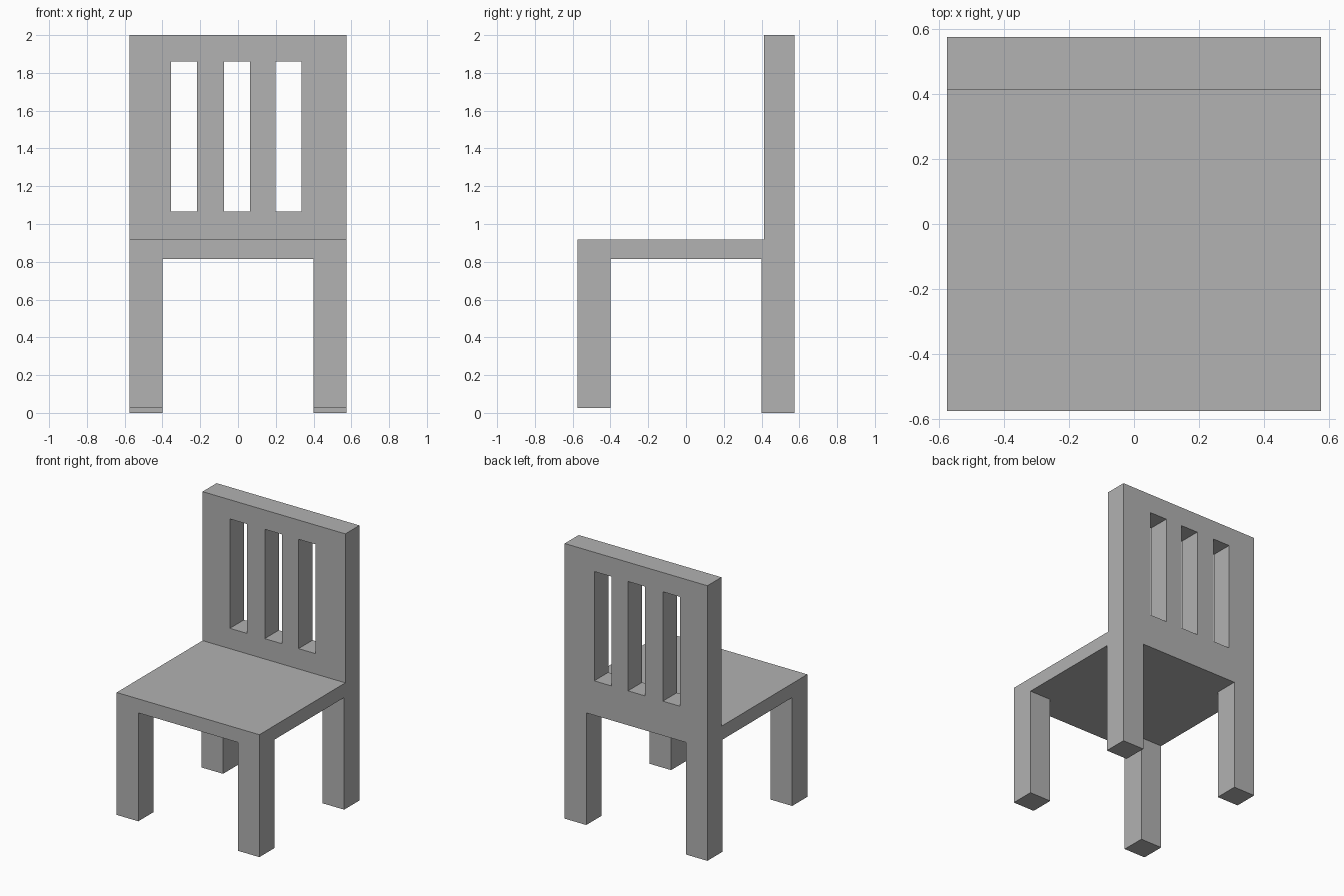
import bpy
import math

cube = bpy.data.objects.get("Cube")
if cube:
    bpy.data.objects.remove(cube, do_unlink=True)

# Single plain grey
GREY = (0.445, 0.445, 0.445, 1)
grey = bpy.data.materials.new("plain_grey")
grey.use_nodes = True
grey.diffuse_color = GREY
grey.node_tree.nodes["Principled BSDF"].inputs["Base Color"].default_value = GREY

HALF = 0.574        # half width and half depth
SEAT_BOTTOM, SEAT_TOP = 0.815, 0.917
BACK_FRONT = 0.413  # front face of the backrest
LEG = 0.174         # leg thickness


def box(name, x, y, z):
    """Box spanning the given (low, high) ranges."""
    bpy.ops.mesh.primitive_cube_add(size=1, location=[sum(r) / 2 for r in (x, y, z)])
    obj = bpy.context.object
    obj.name = name
    obj.scale = [hi - lo for lo, hi in (x, y, z)]
    bpy.ops.object.transform_apply(location=False, rotation=False, scale=True)
    obj.data.materials.append(grey)
    return obj


# Seat slab
box("seat", (-HALF, HALF), (-HALF, BACK_FRONT), (SEAT_BOTTOM, SEAT_TOP))

# Legs: the front pair stops slightly short of the ground
for side, x in (("right", (-HALF, LEG - HALF)), ("left", (HALF - LEG, HALF))):
    box("front_leg_" + side, x, (-HALF, LEG - HALF), (0.027, SEAT_BOTTOM))
    box("rear_leg_" + side, x, (HALF - LEG, HALF), (0, SEAT_BOTTOM))

# Backrest: a filled outline with three slots, given thickness
outline = bpy.data.curves.new("backrest", "CURVE")
outline.dimensions = "2D"
outline.fill_mode = "BOTH"
outline.extrude = (HALF - BACK_FRONT) / 2


def add_rectangle(x0, x1, z0, z1):
    spline = outline.splines.new("POLY")
    spline.points.add(3)
    for point, (x, z) in zip(spline.points, ((x0, z0), (x1, z0), (x1, z1), (x0, z1))):
        point.co = (x, z, 0, 1)
    spline.use_cyclic_u = True


add_rectangle(-HALF, HALF, SEAT_BOTTOM, 2)
for centre in (-0.285, -0.005, 0.267):
    add_rectangle(centre - 0.069, centre + 0.069, 1.065, 1.86)

backrest = bpy.data.objects.new("backrest", outline)
bpy.context.collection.objects.link(backrest)
backrest.location.y = (HALF + BACK_FRONT) / 2
backrest.rotation_euler.x = math.pi / 2
bpy.ops.object.select_all(action="DESELECT")
backrest.select_set(True)
bpy.context.view_layer.objects.active = backrest
bpy.ops.object.convert(target="MESH")
backrest = bpy.context.object
backrest.name = "backrest"
backrest.data.materials.clear()
backrest.data.materials.append(grey)
bpy.ops.object.shade_flat()
